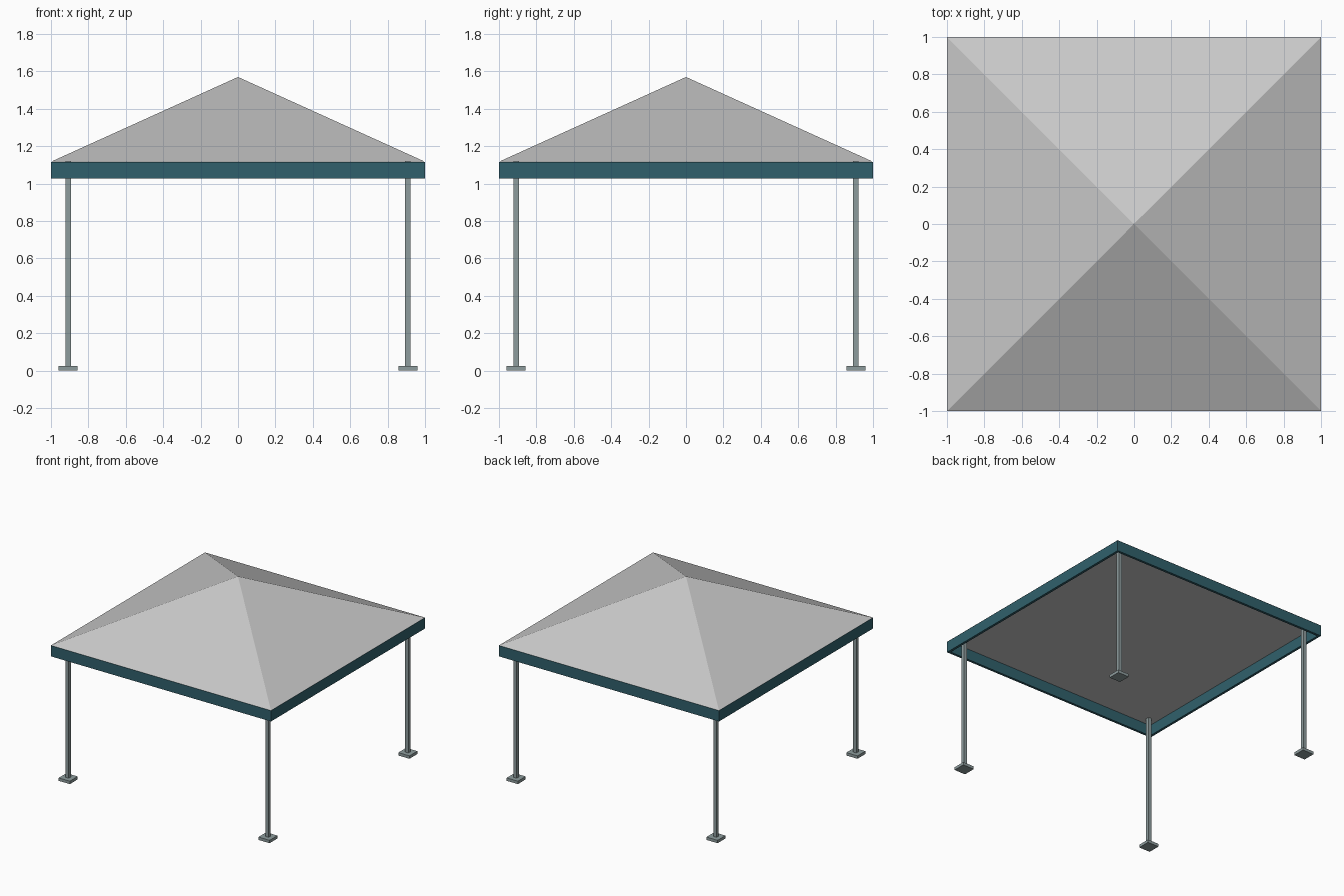
import bpy, bmesh

if "Cube" in bpy.data.objects:
    bpy.data.objects.remove(bpy.data.objects["Cube"])

HALF = 1.0          # half width of the roof
EAVE, APEX = 1.117, 1.57
FASCIA_BOTTOM, FASCIA_T = 1.027, 0.02
POST_POS, POST_W = 0.908, 0.028
BASE_W, BASE_H = 0.102, 0.024


def material(name, rgb):
    m = bpy.data.materials.new(name)
    m.diffuse_color = (*rgb, 1.0)
    m.use_nodes = True
    m.node_tree.nodes["Principled BSDF"].inputs["Base Color"].default_value = m.diffuse_color
    return m


roof_grey = material("roof grey", (0.58, 0.58, 0.58))
teal = material("teal trim", (0.03, 0.118, 0.15))
steel = material("steel grey", (0.27, 0.335, 0.34))


def make(name, bm, mat):
    bmesh.ops.recalc_face_normals(bm, faces=bm.faces)
    mesh = bpy.data.meshes.new(name)
    bm.to_mesh(mesh)
    bm.free()
    mesh.materials.append(mat)
    obj = bpy.data.objects.new(name, mesh)
    bpy.context.collection.objects.link(obj)
    return obj


def box(name, x, y, z0, z1, width, mat):
    bm = bmesh.new()
    bmesh.ops.create_cube(bm, size=1)
    for v in bm.verts:
        v.co = (x + v.co.x * width, y + v.co.y * width,
                z0 + (v.co.z + 0.5) * (z1 - z0))
    return make(name, bm, mat)


def square(bm, h, z):
    return [bm.verts.new((sx * h, sy * h, z))
            for sx, sy in ((-1, -1), (1, -1), (1, 1), (-1, 1))]


# Pyramid roof with a flat ceiling
bm = bmesh.new()
eave = square(bm, HALF, EAVE)
tip = bm.verts.new((0, 0, APEX))
bm.faces.new(eave)
for i in range(4):
    bm.faces.new((eave[i], eave[(i + 1) % 4], tip))
make("roof", bm, roof_grey)

# Fascia: square ring hanging below the eaves
bm = bmesh.new()
top = EAVE - 0.001
rings = [square(bm, HALF, top), square(bm, HALF, FASCIA_BOTTOM),
         square(bm, HALF - FASCIA_T, FASCIA_BOTTOM),
         square(bm, HALF - FASCIA_T, top)]
for r in range(4):
    a, b = rings[r], rings[(r + 1) % 4]
    for i in range(4):
        j = (i + 1) % 4
        bm.faces.new((a[i], a[j], b[j], b[i]))
make("fascia", bm, teal)

# Four posts on square base plates
for sx, side in ((-1, "left"), (1, "right")):
    for sy, end in ((-1, "front"), (1, "back")):
        x, y = sx * POST_POS, sy * POST_POS
        box(f"post_{end}_{side}", x, y, BASE_H, EAVE, POST_W, steel)
        box(f"base_plate_{end}_{side}", x, y, 0, BASE_H, BASE_W, steel)
